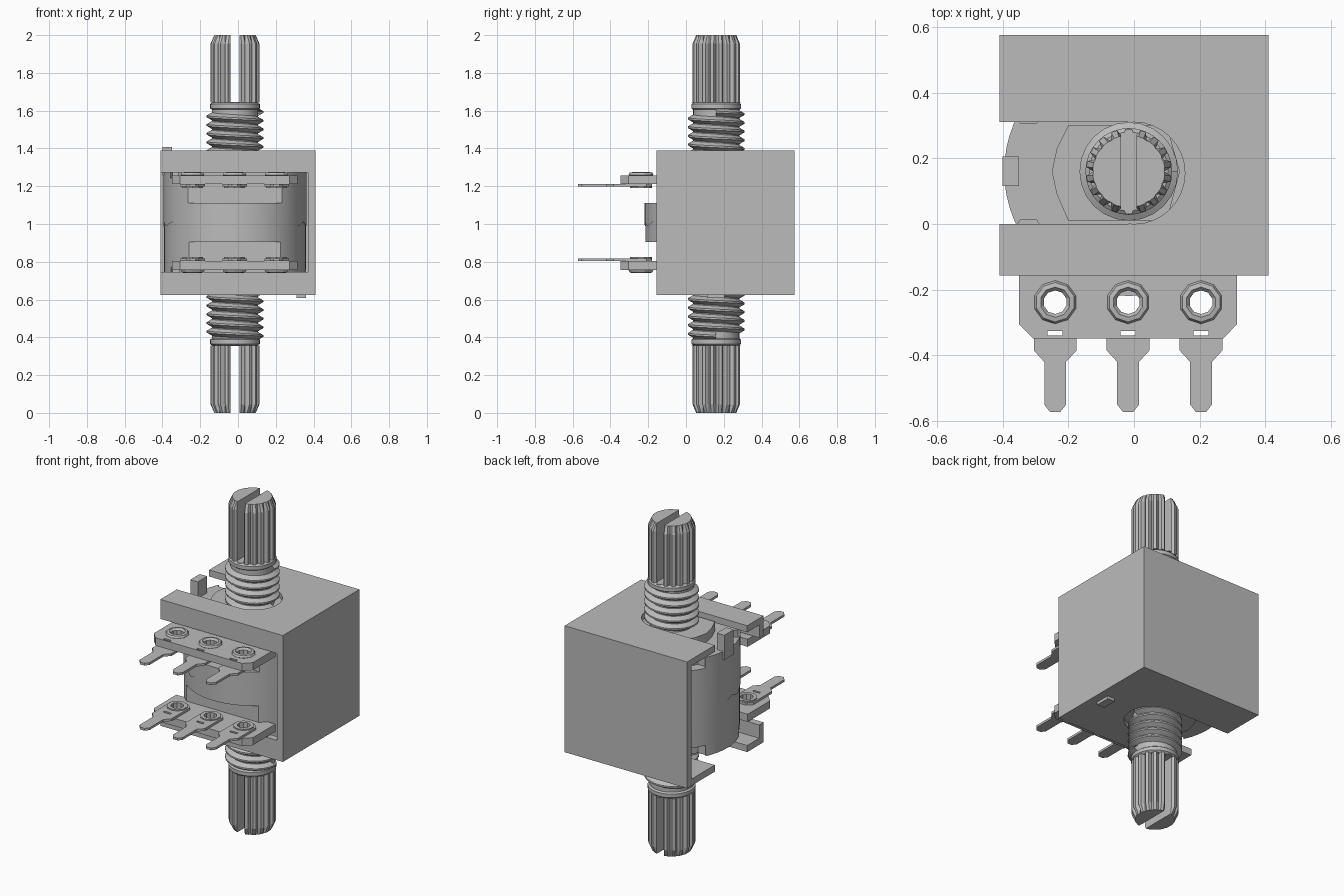
import bpy, bmesh, math
from math import sin, cos, pi, radians
from mathutils import Vector

cube = bpy.data.objects.get("Cube")
if cube:
    bpy.data.objects.remove(cube, do_unlink=True)

MID = 1.0075          # middle height of the housing
CX, CY = -0.016, 0.16  # shaft axis

grey = bpy.data.materials.new("plain_grey")
grey.use_nodes = True
grey.diffuse_color = (0.5, 0.5, 0.5, 1)
for node in grey.node_tree.nodes:
    if node.type == 'BSDF_PRINCIPLED':
        node.inputs["Base Color"].default_value = (0.5, 0.5, 0.5, 1)
        node.inputs["Roughness"].default_value = 0.6


def finish(name, bm):
    bmesh.ops.recalc_face_normals(bm, faces=bm.faces[:])
    mesh = bpy.data.meshes.new(name)
    bm.to_mesh(mesh)
    bm.free()
    mesh.materials.append(grey)
    ob = bpy.data.objects.new(name, mesh)
    bpy.context.collection.objects.link(ob)
    return ob


def loft(name, rings, caps=True, loop=False, wrap=True):
    """Skin a list of equal-length point rings."""
    bm = bmesh.new()
    vs = [[bm.verts.new(p) for p in ring] for ring in rings]
    n = len(vs[0])
    pairs = list(zip(vs, vs[1:])) + ([(vs[-1], vs[0])] if loop else [])
    for a, b in pairs:
        for i in range(n if wrap else n - 1):
            j = (i + 1) % n
            bm.faces.new((a[i], a[j], b[j], b[i]))
    if caps and not loop:
        bm.faces.new(vs[0])
        bm.faces.new(vs[-1])
    return finish(name, bm)


def circle(r, z, n, x=CX, y=CY, start=0.0):
    return [(x + r * cos(start + 2 * pi * i / n),
             y + r * sin(start + 2 * pi * i / n), z) for i in range(n)]


def prism(name, pts, z0, z1):
    return loft(name, [[(x, y, z) for x, y in pts] for z in (z0, z1)])


def box(name, x0, x1, y0, y1, z0, z1):
    return prism(name, [(x0, y0), (x1, y0), (x1, y1), (x0, y1)], z0, z1)


def activate(ob):
    bpy.ops.object.select_all(action='DESELECT')
    ob.select_set(True)
    bpy.context.view_layer.objects.active = ob


def cut(ob, *cutters):
    activate(ob)
    for c in cutters:
        mod = ob.modifiers.new("cut", 'BOOLEAN')
        mod.operation = 'DIFFERENCE'
        mod.solver = 'EXACT'
        mod.object = c
        bpy.ops.object.modifier_apply(modifier=mod.name)
        bpy.data.objects.remove(c, do_unlink=True)


def smooth(ob, angle=35):
    activate(ob)
    bpy.ops.object.shade_smooth_by_angle(angle=radians(angle))


# Housing: thin shell, open at the front and on one side, slotted top and bottom
housing = box("housing", -0.41, 0.41, -0.157, 0.575, 0.625, 1.39)
cut(housing,
    box("cavity", -0.6, 0.37, -0.115, 0.535, 0.665, 1.35),
    box("front_window", -0.6, 0.37, -0.3, 0.0, 0.745, 1.272),
    box("shaft_slot", -0.6, CX, 0.0, 0.31, 0.5, 1.5),
    loft("shaft_hole", [circle(0.155, z, 32, x=0.0, y=0.155) for z in (0.5, 1.5)]))


def knurl(r_max, z):
    """Ring of flat lands parted by V grooves."""
    teeth, pts = 18, []
    for i in range(teeth):
        for off, r in ((0.0, 0.108), (0.3, 0.13), (0.7, 0.13)):
            a = 2 * pi * (i + off) / teeth
            pts.append((CX + min(r, r_max) * cos(a), CY + min(r, r_max) * sin(a), z))
    return pts


for side, tag in ((1, "upper"), (-1, "lower")):
    def h(v):
        return MID + side * v

    def s(v):
        return 1.0 + side * v

    # Knurled shaft with a screwdriver slot
    shaft = loft(tag + "_knurled_shaft",
                 [knurl(0.2, s(0.642)), knurl(0.2, s(0.955)), knurl(0.11, s(1.0))])
    cut(shaft, box("driver_slot", CX - 0.024, CX + 0.024, -0.2, 0.5, s(0.645), s(1.1)))

    # Collar and core inside the thread
    core = [(0.122, 0.3), (0.122, 0.605), (0.132, 0.612), (0.132, 0.634), (0.12, 0.644)]
    smooth(loft(tag + "_bushing_core", [circle(r, s(v), 32) for r, v in core]))

    # Screw thread: a ridge swept along a helix
    pitch, seg, turns = 0.046, 24, 5
    ridge = ((0.118, 0.0), (0.15, 0.4), (0.15, 0.6), (0.118, 1.0))
    rows = []
    for i in range(seg * turns + 1):
        a = -side * 2 * pi * i / seg
        lift = 0.34 + pitch * i / seg
        rows.append([(CX + r * cos(a), CY + r * sin(a), s(lift + pitch * k))
                     for r, k in ridge])
    smooth(loft(tag + "_thread", rows, caps=False, wrap=False))

    # Bushing flange filling the slot
    prism(tag + "_bushing_flange",
          [(-0.2, 0.01), (0.1, 0.01), (0.14, 0.16), (0.1, 0.3), (-0.2, 0.3),
           (-0.235, 0.23), (-0.25, 0.16), (-0.235, 0.09)], h(0.29), h(0.355))

    # Drum half with a wavy seam, flat front and notched rim
    n = 64
    radius = 0.379 if side > 0 else 0.375
    seam = circle(radius, h(-0.008), n)
    if side > 0:
        seam = [(x, y, z + 0.012 * sin(2 * pi * 16 * i / n)) for i, (x, y, z) in enumerate(seam)]
    drum = loft(tag + "_drum", [circle(0.34, h(0.02), n), seam, circle(radius, h(0.3), n)])
    cutters = [box("drum_flat", -0.5, 0.5, -0.5, -0.126, h(0.103), h(0.5))]
    for a in (148, 212):
        nx, ny = CX + 0.36 * cos(radians(a)), CY + 0.36 * sin(radians(a))
        cutters.append(loft("rim_notch", [circle(0.05, z, 6, nx, ny) for z in (h(0.235), h(0.5))]))
    cut(drum, *cutters)
    smooth(drum)

    # Locating tab
    tx = -0.4 if side > 0 else 0.31
    box(tag + "_locating_tab", tx, tx + 0.05, 0.115, 0.205, h(0.25), h(0.4))

    # Terminal board with three pins and rivets
    bx = -0.018
    board = prism(tag + "_terminal_board",
                  [(bx - 0.332, -0.09), (bx - 0.332, -0.305), (bx - 0.29, -0.348),
                   (bx + 0.29, -0.348), (bx + 0.332, -0.305), (bx + 0.332, -0.09)],
                  h(0.204), h(0.25))
    for k, name in ((-1, "right"), (0, "middle"), (1, "left")):
        px = bx + k * 0.222
        half = [(0.035, -0.18), (0.065, -0.21), (0.065, -0.385), (0.033, -0.42),
                (0.033, -0.55), (0.015, -0.573)]
        outline = [(px + x, y) for x, y in half] + [(px - x, y) for x, y in reversed(half)]
        pin = prism(tag + "_" + name + "_pin", outline, h(0.19), h(0.204))
        for part in (board, pin):
            cut(part,
                loft("rivet_hole", [circle(0.045, z, 10, px, -0.238) for z in (h(0.1), h(0.4))]),
                box("pin_slot", px - 0.023, px + 0.023, -0.34, -0.326, h(0.1), h(0.4)))
        tube = [(0.036, 0.183), (0.058, 0.183), (0.058, 0.245), (0.066, 0.252),
                (0.06, 0.264), (0.046, 0.267), (0.036, 0.255)]
        loft(tag + "_" + name + "_rivet",
             [circle(r, h(v), 10, px, -0.238, pi / 10) for r, v in tube], loop=True)

bpy.ops.object.select_all(action='DESELECT')
